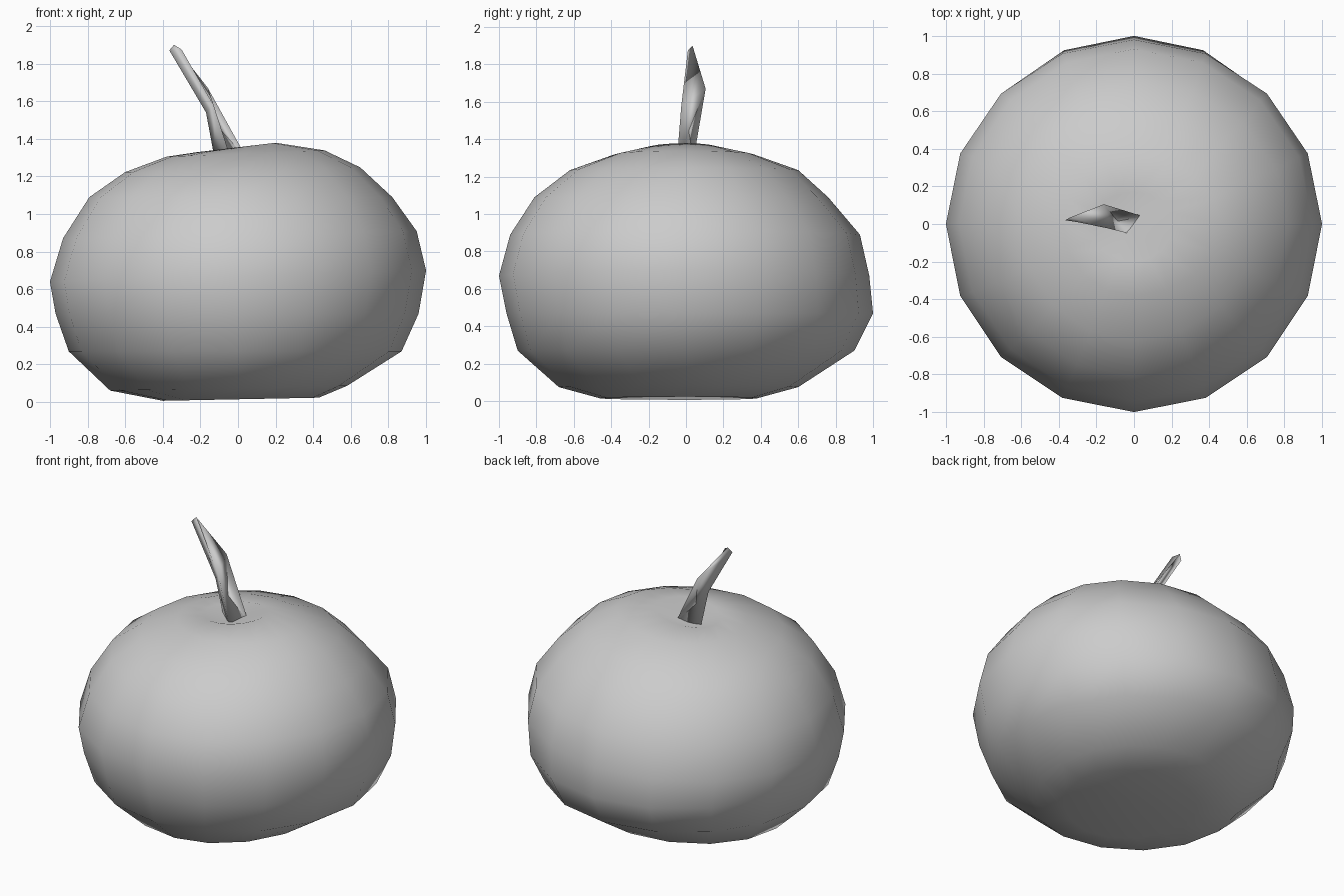
import bpy, bmesh
from math import sin, cos, pi

if "Cube" in bpy.data.objects:
    bpy.data.objects.remove(bpy.data.objects["Cube"])


def make_object(name, rings, cap_low=None, cap_high=None):
    """Bridge a stack of equal-length point rings; close ends with a point or a face."""
    bm = bmesh.new()
    rows = [[bm.verts.new(p) for p in ring] for ring in rings]
    n = len(rows[0])
    for a, b in zip(rows, rows[1:]):
        for i in range(n):
            j = (i + 1) % n
            bm.faces.new((a[i], a[j], b[j], b[i]))
    for row, tip in ((rows[0], cap_low), (rows[-1], cap_high)):
        if tip is None:
            bm.faces.new(row)
        else:
            v = bm.verts.new(tip)
            for i in range(n):
                bm.faces.new((row[i], row[(i + 1) % n], v))
    bmesh.ops.recalc_face_normals(bm, faces=bm.faces[:])
    mesh = bpy.data.meshes.new(name)
    bm.to_mesh(mesh)
    bm.free()
    for p in mesh.polygons:
        p.use_smooth = True
    obj = bpy.data.objects.new(name, mesh)
    bpy.context.collection.objects.link(obj)
    return obj


def body_ring(z, left, right, front, back, tilt, sides=16):
    """Lopsided oval with a different reach in each direction."""
    pts = []
    for i in range(sides):
        a = 2 * pi * i / sides
        x = cos(a) * (right if cos(a) > 0 else left)
        y = sin(a) * (back if sin(a) > 0 else front)
        pts.append((x, y, z + tilt * x))
    return pts


# Squat fruit body: height, reach left/right/front/back, sideways tilt
profile = [
    (0.015, 0.40, 0.43, 0.46, 0.38, 0.02),
    (0.075, 0.68, 0.58, 0.68, 0.60, 0.02),
    (0.27, 0.90, 0.87, 0.90, 0.90, 0.0),
    (0.47, 0.97, 0.96, 0.96, 1.00, 0.0),
    (0.67, 1.00, 1.00, 1.00, 0.98, 0.03),
    (0.89, 0.93, 0.95, 0.94, 0.93, 0.02),
    (1.09, 0.79, 0.82, 0.81, 0.76, 0.0),
    (1.235, 0.60, 0.65, 0.62, 0.60, 0.02),
    (1.32, 0.38, 0.46, 0.38, 0.36, 0.04),
    (1.355, 0.22, 0.20, 0.20, 0.17, 0.12),
]
make_object("fruit_body", [body_ring(*r) for r in profile],
            cap_low=(0, 0, 0.03), cap_high=(-0.03, -0.03, 1.29))

# Bent three-sided stem
stem = [
    [(-0.03, -0.05, 1.27), (0.05, 0.04, 1.29), (-0.12, 0.02, 1.27)],
    [(-0.13, -0.025, 1.58), (-0.16, 0.105, 1.67), (-0.17, 0.0, 1.54)],
    [(-0.30, 0.01, 1.875), (-0.34, 0.035, 1.90), (-0.365, 0.02, 1.87)],
]
make_object("stem", stem)
